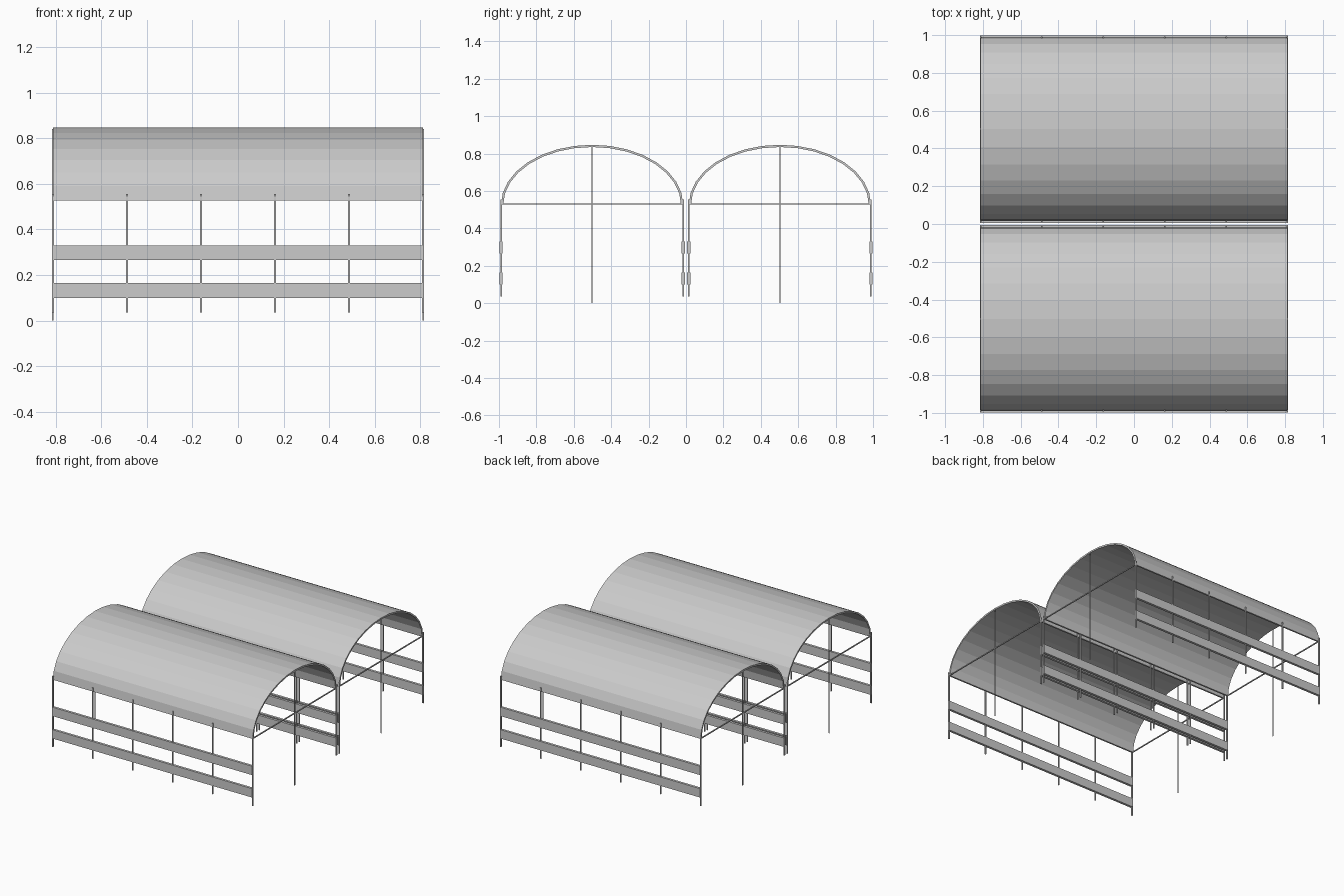
import bpy, bmesh, math

if "Cube" in bpy.data.objects:
    bpy.data.objects.remove(bpy.data.objects["Cube"])

X = 0.812            # half length of each bay
HALF = 0.487         # half spacing of the side walls
EAVE, RISE, THICK = 0.527, 0.320, 0.012
SEGS = 16


def box(name, centre, size):
    bm = bmesh.new()
    bmesh.ops.create_cube(bm, size=1)
    bmesh.ops.scale(bm, vec=size, verts=bm.verts)
    bmesh.ops.translate(bm, vec=centre, verts=bm.verts)
    return finish(name, bm)


def finish(name, bm):
    bmesh.ops.recalc_face_normals(bm, faces=bm.faces)
    me = bpy.data.meshes.new(name)
    bm.to_mesh(me)
    bm.free()
    ob = bpy.data.objects.new(name, me)
    bpy.context.collection.objects.link(ob)
    return ob


def arch(yc, inset):
    # half-ellipse profile in the y-z plane
    a, b = HALF - inset, RISE - inset
    angles = [math.pi * i / SEGS for i in range(SEGS + 1)]
    return [(-X, yc + a * math.cos(t), EAVE + b * math.sin(t)) for t in angles]


def roof(name, yc):
    bm = bmesh.new()
    outer = [bm.verts.new(p) for p in arch(yc, 0)]
    inner = [bm.verts.new(p) for p in arch(yc, THICK)]
    faces = [bm.faces.new((outer[i], outer[i + 1], inner[i + 1], inner[i]))
             for i in range(SEGS)]
    ext = bmesh.ops.extrude_face_region(bm, geom=faces, use_keep_orig=True)
    moved = [g for g in ext["geom"] if isinstance(g, bmesh.types.BMVert)]
    bmesh.ops.translate(bm, vec=(2 * X, 0, 0), verts=moved)
    return finish(name, bm)


for bay, yc in (("front", -0.502), ("back", 0.502)):
    # barrel vault roof
    roof(f"{bay}_bay_roof", yc)

    for side in (-1, 1):
        y = yc + side * HALF
        # six wall posts
        for i in range(6):
            x = -X + i * 2 * X / 5
            box(f"{bay}_bay_wall_post", (x, y, 0.295), (0.008, 0.008, 0.52))
        # two horizontal boards
        for z in (0.132, 0.297):
            box(f"{bay}_bay_wall_board", (0, y, z), (2 * X + 0.004, 0.018, 0.065))

    for end in (-1, 1):
        x = end * X
        # tie beam across the arch and tall middle post
        box(f"{bay}_bay_tie_beam", (x, yc, 0.53), (0.007, 2 * HALF, 0.007))
        box(f"{bay}_bay_middle_post", (x, yc, 0.42), (0.006, 0.006, 0.84))
